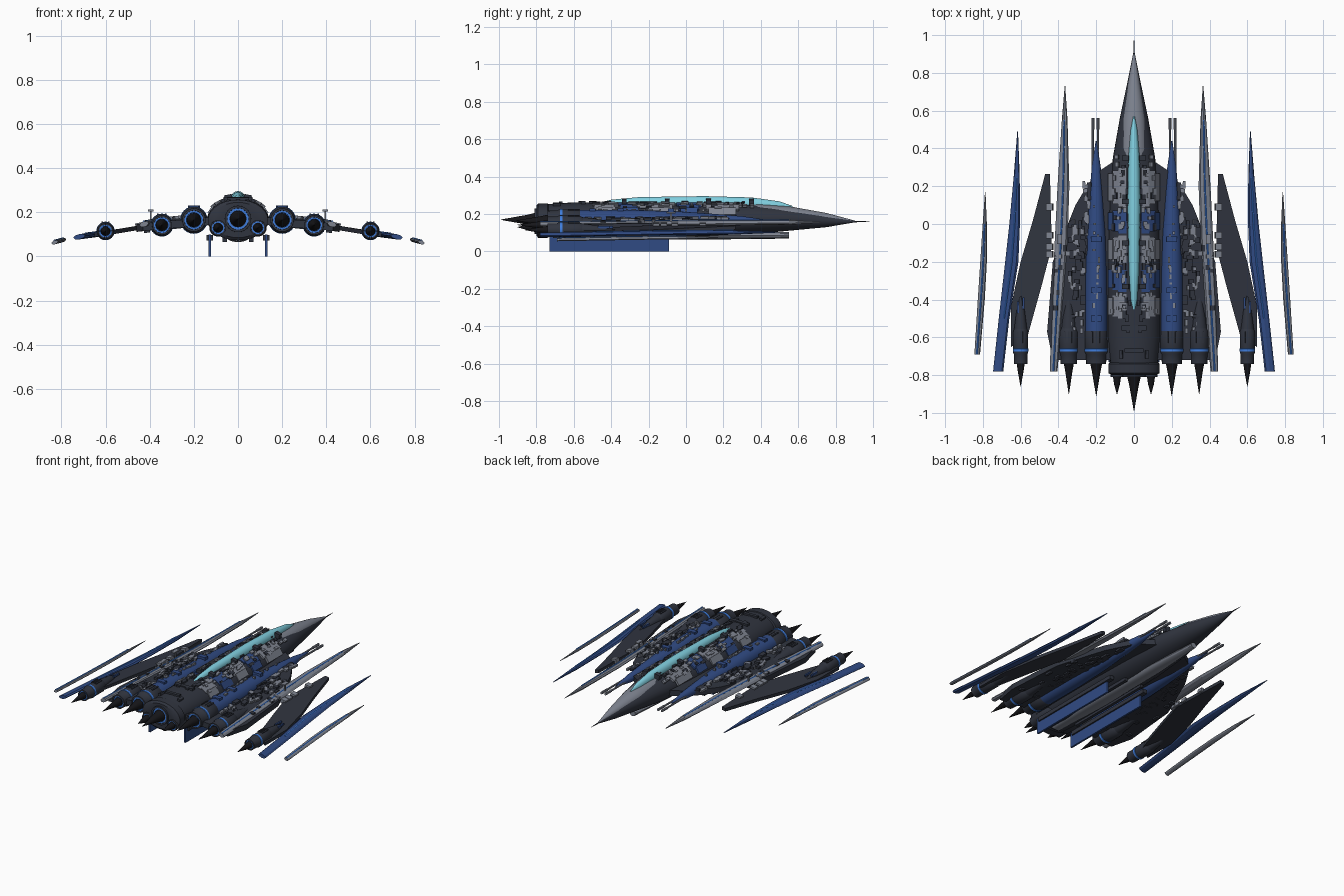
import bpy, bmesh, math, random
from mathutils import Matrix

if "Cube" in bpy.data.objects:
    bpy.data.objects.remove(bpy.data.objects["Cube"])

random.seed(7)
COL = dict(dark=(.03, .035, .05), grey=(.21, .23, .28), blue=(.03, .07, .23),
           glow=(.05, .21, .74), glass=(.22, .63, .75), black=(.008, .008, .01))
MATS = {}
for k, c in COL.items():
    MATS[k] = bpy.data.materials.new(k + "_paint")
    MATS[k].diffuse_color = (*c, 1)


def finish(bm, name, mat, mirror, smooth=False):
    bmesh.ops.recalc_face_normals(bm, faces=bm.faces)
    me = bpy.data.meshes.new(name)
    bm.to_mesh(me)
    bm.free()
    ob = bpy.data.objects.new(name, me)
    bpy.context.collection.objects.link(ob)
    me.materials.append(MATS[mat])
    if mirror:
        ob.modifiers.new("mirror", 'MIRROR').use_mirror_merge = False
    if smooth:
        bpy.ops.object.select_all(action='DESELECT')
        ob.select_set(True)
        bpy.context.view_layer.objects.active = ob
        bpy.ops.object.shade_smooth_by_angle(angle=math.radians(35))


# elliptical sections (y, centre x, centre z, half width, half height) skinned along y
def loft(name, secs, mat, n=20, mirror=True, tilt=0, smooth=True):
    bm = bmesh.new()
    rings = []
    for y, cx, cz, rx, rz in secs:
        angles = [2 * math.pi * i / n for i in range(n)]
        rings.append([bm.verts.new((cx + rx * math.cos(a), y,
                     cz + rz * math.sin(a) + tilt * rx * math.cos(a))) for a in angles])
    for a, b in zip(rings, rings[1:]):
        for i in range(n):
            j = (i + 1) % n
            bm.faces.new((a[i], a[j], b[j], b[i]))
    bm.faces.new(rings[0])
    bm.faces.new(rings[-1])
    finish(bm, name, mat, mirror, smooth)


# round part from (y, radius) pairs
def turned(name, x, z, prof, mat, n=20):
    loft(name, [(y, x, z, r, r) for y, r in prof], mat, n, x > 0)


# height of the drooping wing at a given x
def droop(x):
    pts = [(0, .165), (.2, .163), (.35, .147), (.45, .13), (.6, .105), (.75, .085), (.9, .045)]
    for (x0, z0), (x1, z1) in zip(pts, pts[1:]):
        if x <= x1:
            return z0 + (z1 - z0) * (x - x0) / (x1 - x0)


# flat outline that follows the droop
def plate(name, outline, mat, t):
    bm = bmesh.new()
    top = [bm.verts.new((x, y, droop(x) + t / 2)) for x, y in outline]
    bot = [bm.verts.new((x, y, droop(x) - t / 2)) for x, y in outline]
    bm.faces.new(top)
    bm.faces.new(bot[::-1])
    for i in range(len(top)):
        j = (i + 1) % len(top)
        bm.faces.new((top[i], bot[i], bot[j], top[j]))
    finish(bm, name, mat, True)


# many boxes (centre, size, roll about y) in one object
def boxes(name, items, mat, mirror=True):
    bm = bmesh.new()
    for c, s, roll in items:
        m = Matrix.Translation(c) @ Matrix.Rotation(roll, 4, 'Y') @ Matrix.Diagonal((*s, 1))
        bmesh.ops.create_cube(bm, size=1, matrix=m)
    finish(bm, name, mat, mirror)


# fuselage, grey nose cover, spike, belly keel, canopy
loft("fuselage", [(-.79, 0, .165, .12, .085), (-.6, 0, .168, .138, .095), (-.2, 0, .168, .14, .095),
                  (.1, 0, .166, .13, .09), (.35, 0, .172, .112, .08), (.56, 0, .172, .075, .06),
                  (.75, 0, .165, .035, .035), (.91, 0, .16, .003, .003)], 'dark', 28, False)
loft("nose_cover", [(.25, 0, .2, .07, .053), (.4, 0, .2, .072, .055), (.56, 0, .195, .06, .045),
                    (.75, 0, .177, .03, .029), (.9, 0, .162, .004, .004)], 'grey', 24, False)
loft("nose_spike", [(.88, 0, .16, .005, .005), (.98, 0, .16, .001, .001)], 'dark', 8, False)
loft("belly_keel", [(-.72, 0, .085, .03, .015), (-.3, 0, .085, .05, .02), (.2, 0, .085, .045, .02),
                    (.55, 0, .087, .02, .018)], 'grey', 12, False)
loft("canopy", [(-.48, 0, .25, .004, .006), (-.4, 0, .255, .018, .022), (-.25, 0, .26, .027, .031),
                (.1, 0, .26, .034, .036), (.35, 0, .255, .03, .034), (.5, 0, .238, .018, .03),
                (.57, 0, .235, .004, .008)], 'glass', 20, False)
boxes("canopy_brackets", [((.043, y, .265), (.035, .026, .03), .2) for y in (-.33, -.1, .12, .35)], 'dark')
loft("tail_collar", [(-.8, 0, .165, .115, .08), (-.79, 0, .165, .136, .092), (-.74, 0, .165, .136, .092),
                     (-.73, 0, .165, .12, .085)], 'dark', 28, False)


# armour panels and small plating along the spine
def spine(x):
    return .166 + .093 * math.sqrt(max(0, 1 - (x / .142) ** 2))


for mat, spans in (('grey', [(.09, .3), (-.21, -.06), (-.5, -.37)]), ('blue', [(-.05, .08), (-.36, -.22)])):
    boxes("spine_panels_" + mat, [((x, (a + b) / 2, spine(x) - .003), (.045, (b - a) * f, .014), r)
          for a, b in spans for x, r, f in ((.06, .3, 1), (.092, .6, .85), (.12, 1.0, .7))], mat)


def scatter(name, count, x0, x1, y0, y1, zf, mat, size=.022):
    items = []
    for _ in range(count):
        x, y = random.uniform(x0, x1), random.uniform(y0, y1)
        items.append(((x, y, zf(x)), (random.uniform(.5, 1) * size, random.uniform(.6, 1.9) * size, .014),
                      math.atan(-(zf(x + .004) - zf(x - .004)) / .008)))
    boxes(name, items, mat)


scatter("spine_plating", 36, .045, .115, -.5, .36, lambda x: spine(x) + .006, 'grey')
scatter("spine_plating_dark", 30, .02, .11, -.72, .36, lambda x: spine(x) + .005, 'dark')
boxes("tail_vent", [((0, -.55, .262), (.13, .025, .014), 0), ((0, -.67, .262), (.1, .02, .012), 0)], 'dark', False)

# wings and their surface blocks
plate("inner_wing", [(.08, .35), (.2, .27), (.25, .2), (.31, .1), (.35, .0), (.43, -.2), (.45, -.45),
                     (.46, -.57), (.43, -.72), (.08, -.72)], 'dark', .035)
plate("outer_wing", [(.47, .265), (.445, .265), (.435, -.12), (.49, -.33), (.565, -.6),
                     (.65, -.65), (.65, -.43), (.6, -.2), (.535, .02)], 'dark', .02)
for y0, y1, x0, x1 in ((-.15, .22, .235, .27), (-.35, .02, .27, .34), (-.6, -.1, .26, .42)):
    scatter("wing_blocks_grey", 17, x0, x1, y0, y1, lambda x: droop(x) + .022, 'grey')
    scatter("wing_blocks_dark", 14, x0, x1, y0, y1, lambda x: droop(x) + .022, 'dark', .028)
    scatter("underwing_blocks", 12, x0, x1, y0, y1, lambda x: droop(x) - .022, 'dark', .028)
boxes("wing_joint_blocks", [((.447, y, .14), (.035, .035, .025), .2) for y in (.09, -.06, -.12, -.16)], 'grey')
boxes("wing_sensors", [((.395, -.08, .208), (.025, .05, .008), 0), ((.395, -.08, .185), (.006, .01, .05), 0)], 'grey')

# blades: each section is (y, inner x, outer x), with a raised glowing strip
BLADES = {
    "inner_blade": ('grey', .013, -.2, [(.73, .364, .367), (.55, .352, .382), (.2, .342, .405), (-.1, .352, .42),
                                        (-.4, .375, .434), (-.78, .405, .446)], (.48, -.65)),
    "middle_blade": ('blue', .012, -.17, [(.49, .614, .618), (.25, .605, .637), (0, .604, .66), (-.2, .612, .682),
                                          (-.5, .66, .716), (-.78, .692, .746)], (.25, -.6)),
    "outer_blade": ('grey', .009, -.25, [(.17, .786, .789), (0, .779, .801), (-.2, .779, .814), (-.4, .79, .827),
                                         (-.69, .815, .845)], (0, -.57))}
for name, (mat, t, tilt, secs, (ya, yb)) in BLADES.items():
    rows = [(y, (a + b) / 2, droop((a + b) / 2) + (.012 if name == "inner_blade" else 0), (b - a) / 2,
             t if b - a > .01 else .002) for y, a, b in secs]
    loft(name, rows, mat, 8, True, tilt, False)
    strip = [(y, cx + .002, cz + t, .005, .003) for y, cx, cz, _, _ in rows if yb - .2 < y < ya + .1]
    loft(name + "_strip", strip[:-1] if strip[-1][0] < yb - .15 else strip, 'glow', 6, True, 0, False)

# nacelle bodies
turned("main_nacelle", .2, .165, [(-.6, .058), (-.3, .058), (-.05, .05), (.15, .036), (.3, .024), (.44, .003)], 'blue')
turned("side_nacelle", .345, .142, [(-.6, .046), (-.5, .036), (-.36, .012), (-.3, .002)], 'dark')
turned("tip_nacelle", .6, .115, [(-.65, .037), (-.55, .034), (-.46, .022), (-.38, .003)], 'dark')
scatter("nacelle_blocks", 14, .185, .215, -.55, .1, lambda x: .221, 'grey', .016)
boxes("nacelle_saddles", [((.2, y, .22), (.055, .03, .02), 0) for y in (-.5, -.35, -.08)], 'blue')
boxes("tip_chevrons", [((.585 + .03 * k, -.42 - .02 * k, .13), (.01, .06, .012), 0) for k in (0, 1)], 'blue')

# engines: hollow nozzle, glowing ring, band, cooling ribs and exhaust spike
for name, x, z, r, y, tip in (("main", 0, .17, .068, -.8, -.99), ("lower", .09, .13, .04, -.8, -.9),
                              ("nacelle", .2, .165, .06, -.73, -.91), ("side", .345, .142, .05, -.73, -.9),
                              ("wingtip", .6, .115, .04, -.73, -.86)):
    turned(name + "_nozzle", x, z, [(y + .18, r * .8), (y + .16, r), (y + .05, r), (y + .04, r * .9), (y - .01, r * .88),
                                    (y - .01, r * .72), (y + .03, r * .68)], 'dark', 24)
    turned(name + "_glow", x, z, [(y + .03, r * .71), (y - .005, r * .71), (y - .005, r * .56), (y + .02, r * .54)], 'glow', 24)
    turned(name + "_exhaust", x, z, [(y - .006, r * .54), (y - .05, r * .38), (tip, .001)], 'black', 12)
    if x > .1:
        turned(name + "_band", x, z, [(y + .055, r), (y + .056, r * 1.04), (y + .069, r * 1.04), (y + .07, r)], 'glow', 24)
        boxes(name + "_ribs", [((x + r * .35 * k, y + .13, z + r * .93), (.008, .06, .012), .3 * k)
                               for k in (-1, 0, 1)], 'dark')

# gun barrels and belly fins
for dx in (-.014, .014):
    turned("gun_barrel", .204 + dx, .165, [(.1, .006), (.5, .006), (.5, .008), (.56, .008)], 'grey', 8)
boxes("belly_fin", [((.128, -.41, .05), (.012, .64, .1), 0)], 'blue')
boxes("belly_rails", [((.128, -.38, .085), (.03, .66, .025), 0), ((.06, -.3, .075), (.02, .6, .02), 0)], 'dark')

for m in bpy.data.materials:
    if m.users and not m.is_grease_pencil:
        m.use_nodes = True
        m.node_tree.nodes["Principled BSDF"].inputs["Base Color"].default_value = m.diffuse_color
